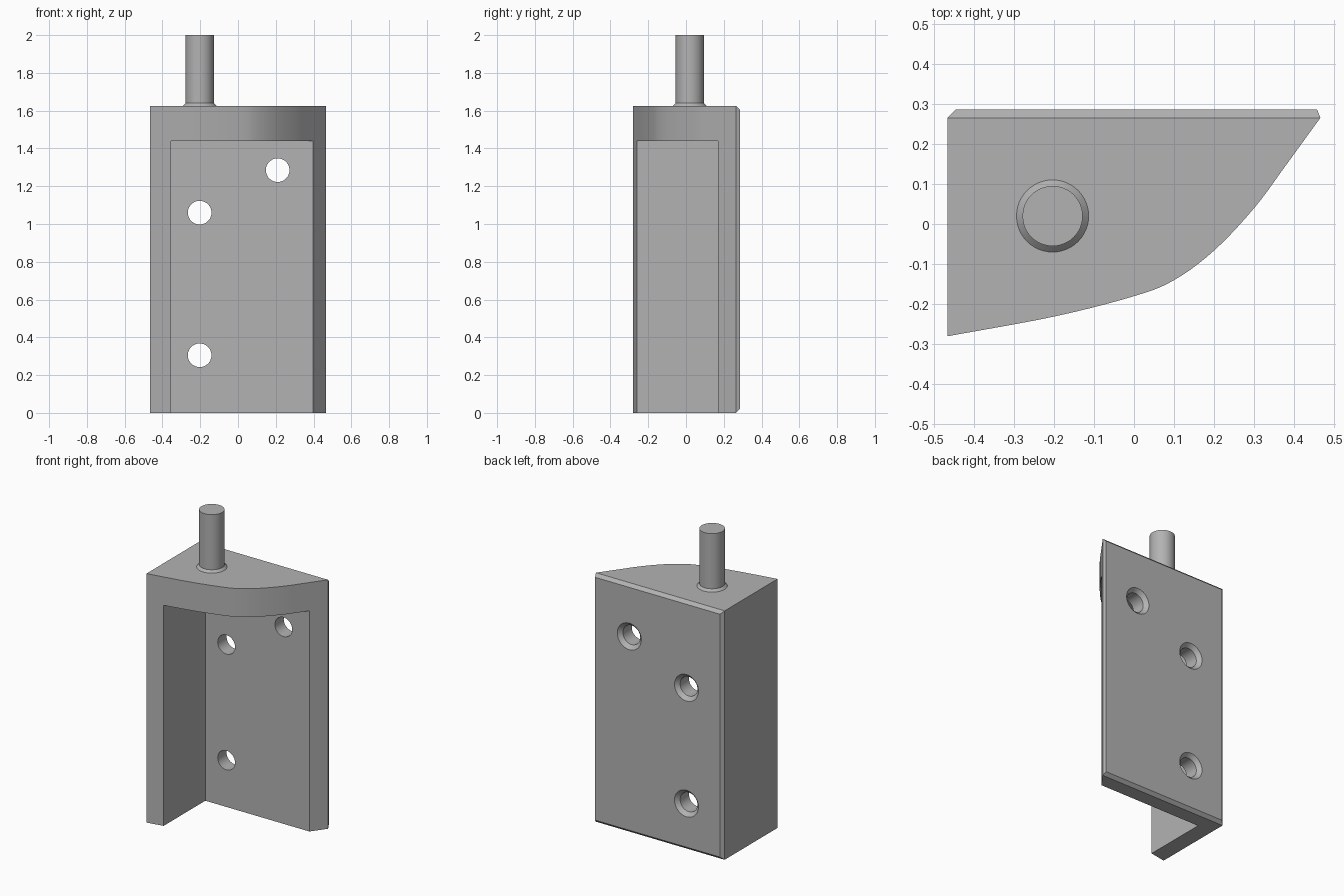
import bpy, bmesh
from math import radians
from mathutils import Vector, Matrix

cube = bpy.data.objects.get("Cube")
if cube:
    bpy.data.objects.remove(cube)

grey = bpy.data.materials.new("plain grey")
grey.use_nodes = True
GREY = (0.45, 0.45, 0.45, 1)
grey.diffuse_color = GREY
grey.node_tree.nodes["Principled BSDF"].inputs["Base Color"].default_value = GREY

TOP, BACK, BEVEL = 1.625, 0.285, 0.02


def make_object(name, bm):
    bmesh.ops.recalc_face_normals(bm, faces=bm.faces)
    mesh = bpy.data.meshes.new(name)
    bm.to_mesh(mesh)
    bm.free()
    mesh.materials.append(grey)
    obj = bpy.data.objects.new(name, mesh)
    bpy.context.collection.objects.link(obj)
    return obj


def lathe(name, profile, matrix, sides=48):
    """Solid of revolution from (radius, height) rings, capped at both ends."""
    bm = bmesh.new()
    rings = []
    for radius, height in profile:
        ring = bmesh.ops.create_circle(bm, segments=sides, radius=radius,
                                       matrix=Matrix.Translation((0, 0, height)))
        rings.append(ring["verts"])
    for a, b in zip(rings, rings[1:]):
        for i in range(sides):
            j = (i + 1) % sides
            bm.faces.new((a[i], a[j], b[j], b[i]))
    bm.faces.new(rings[0])
    bm.faces.new(rings[-1])
    bm.transform(matrix)
    return make_object(name, bm)


def smooth_path(points, steps=5):
    """Smooth path through the given points."""
    p = [Vector(q) for q in points]
    p = [2 * p[0] - p[1]] + p + [2 * p[-1] - p[-2]]
    path = []
    for a, b, c, d in zip(p, p[1:], p[2:], p[3:]):
        for k in range(steps):
            t = k / steps
            path.append(0.5 * (2 * b + (c - a) * t + (2 * a - 5 * b + 4 * c - d) * t * t
                               + (3 * b - a - 3 * c + d) * t ** 3))
    return path + [p[-2]]


def cut(target, cutter):
    cutter.hide_render = True
    mod = target.modifiers.new("cut", "BOOLEAN")
    mod.operation, mod.solver, mod.object = "DIFFERENCE", "EXACT", cutter
    bpy.context.view_layer.objects.active = target
    bpy.ops.object.modifier_apply(modifier=mod.name)
    bpy.data.objects.remove(cutter)


# Body: curved front outline pulled up to full height
front = smooth_path([(-0.465, -0.28), (-0.2, -0.231), (0, -0.18), (0.1, -0.14),
                     (0.2, -0.066), (0.3, 0.04), (0.38, 0.148), (0.465, BACK - BEVEL)])
bm = bmesh.new()
base = bm.faces.new([bm.verts.new((p.x, p.y, 0)) for p in front]
                    + [bm.verts.new((-0.465, BACK - BEVEL, 0))])
grown = bmesh.ops.extrude_face_region(bm, geom=[base])
bmesh.ops.translate(bm, vec=(0, 0, TOP),
                    verts=[v for v in grown["geom"] if isinstance(v, bmesh.types.BMVert)])

# Chamfered rim around the back face
back = [f for f in bm.faces if all(abs(v.co.y - BACK + BEVEL) < 1e-4 for v in f.verts)]
rim = bmesh.ops.extrude_face_region(bm, geom=back)
bmesh.ops.delete(bm, geom=[f for f in back if f.is_valid], context="FACES_ONLY")
for v in rim["geom"]:
    if isinstance(v, bmesh.types.BMVert):
        v.co.x += BEVEL if v.co.x < 0 else -0.008
        v.co.y = BACK
        v.co.z += BEVEL if v.co.z < 1 else -BEVEL
body = make_object("body", bm)

# Pocket open to the front, side and bottom
bm = bmesh.new()
bmesh.ops.create_cube(bm, size=1, matrix=Matrix.Translation((0.145, -0.33, 0.67))
                      @ Matrix.Diagonal((1, 1, 1.54, 1)))
cut(body, make_object("pocket_cutter", bm))

# Countersunk screw holes through the back plate
for x, z in [(-0.203, 0.305), (-0.203, 1.06), (0.21, 1.285)]:
    place = Matrix.Translation((x, BACK, z)) @ Matrix.Rotation(radians(-90), 4, "X")
    cut(body, lathe("hole_cutter",
                    [(0.0625, -0.2), (0.0625, -0.024), (0.0865, 0), (0.0965, 0.01)], place))

# Pin with a flared collar at its foot
pin = lathe("pin", [(0.09, -0.01), (0.09, 0), (0.075, 0.015), (0.075, 2 - TOP)],
            Matrix.Translation((-0.203, 0.02, TOP)))

for obj in (body, pin):
    bpy.ops.object.select_all(action="DESELECT")
    obj.select_set(True)
    bpy.context.view_layer.objects.active = obj
    bpy.ops.object.shade_smooth_by_angle(angle=radians(25))
